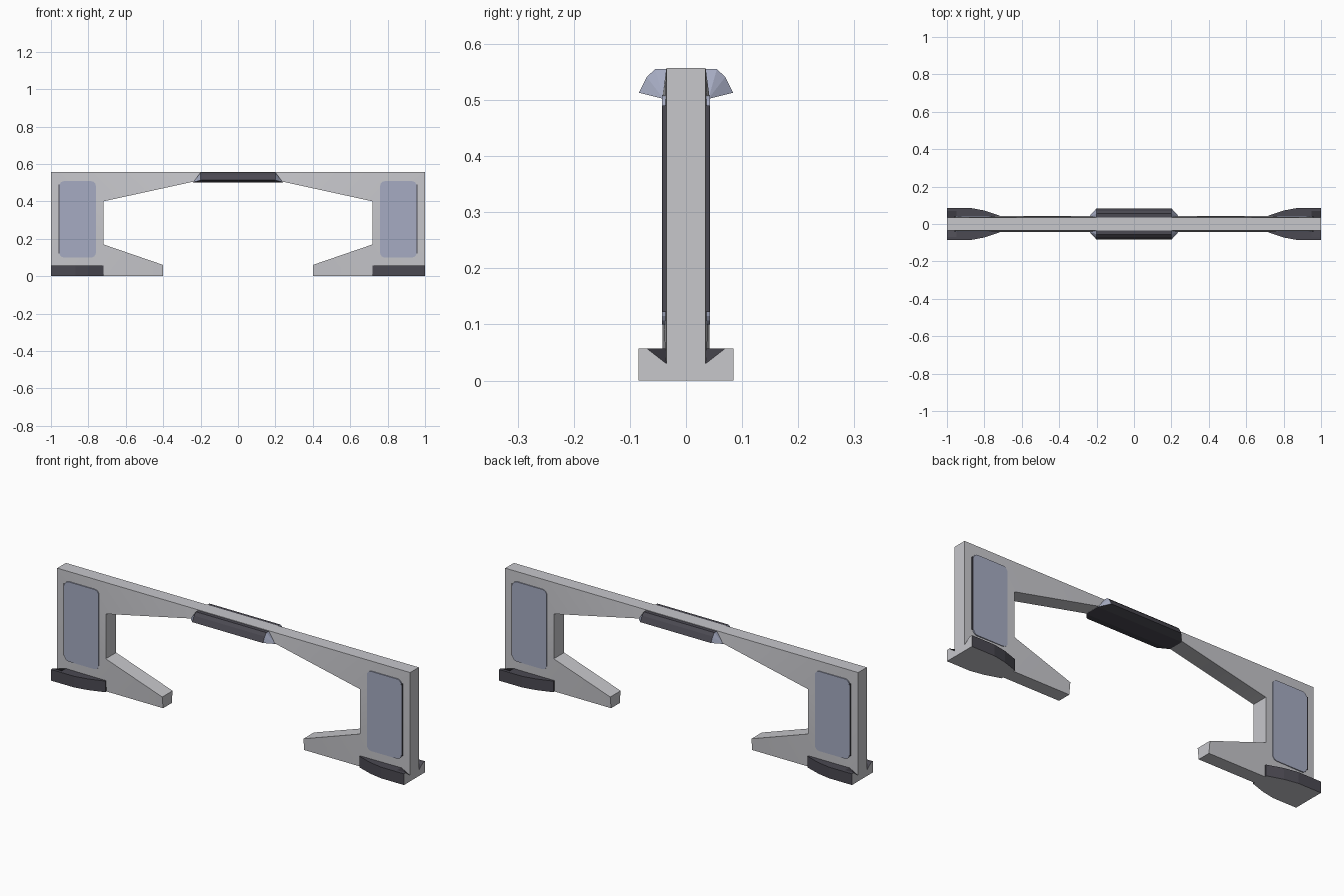
import bpy
import bmesh
import math

cube = bpy.data.objects.get("Cube")
if cube:
    bpy.data.objects.remove(cube, do_unlink=True)


def material(name, rgb):
    mat = bpy.data.materials.new(name)
    mat.use_nodes = True
    mat.diffuse_color = (*rgb, 1)
    mat.node_tree.nodes["Principled BSDF"].inputs["Base Color"].default_value = (*rgb, 1)
    return mat


LIGHT = material("light grey", (0.57, 0.57, 0.60))
DARK = material("dark grey", (0.07, 0.067, 0.084))
BLUE = material("pale lavender", (0.38, 0.41, 0.54))


def finish(name, bm, mats, rule=None, mirror=(False, False), smooth=False):
    """Turn a bmesh into an object, choosing each face's material by its normal."""
    bmesh.ops.recalc_face_normals(bm, faces=bm.faces[:])
    for face in bm.faces:
        face.normal_update()
        face.material_index = rule(face.normal) if rule else 0
    mesh = bpy.data.meshes.new(name)
    bm.to_mesh(mesh)
    bm.free()
    for mat in mats:
        mesh.materials.append(mat)
    obj = bpy.data.objects.new(name, mesh)
    bpy.context.collection.objects.link(obj)
    if any(mirror):
        mod = obj.modifiers.new("Mirror", 'MIRROR')
        mod.use_axis = (*mirror, False)
    if smooth:
        bpy.ops.object.select_all(action='DESELECT')
        obj.select_set(True)
        bpy.context.view_layer.objects.active = obj
        bpy.ops.object.shade_smooth_by_angle(angle=math.radians(30))
    return obj


def loft(sections, cap_start=True):
    """Skin a run of matching closed cross-sections."""
    bm = bmesh.new()
    rings = [[bm.verts.new(p) for p in s] for s in sections]
    n = len(rings[0])
    for a, b in zip(rings, rings[1:]):
        for i in range(n):
            j = (i + 1) % n
            bm.faces.new((a[i], a[j], b[j], b[i]))
    if cap_start:
        bm.faces.new(rings[0])
    bm.faces.new(rings[-1])
    return bm


# Frame: outer rim point and thicker inner rim point for each bend
OUT_Y, IN_Y = 0.035, 0.042
bends = [((0, 0.557), (0, 0.505)), ((0.24, 0.557), (0.24, 0.505)),
         ((1, 0.557), (0.72, 0.40)), ((1, 0), (0.72, 0.17)),
         ((0.40, 0), (0.40, 0.06))]
sections = [[(o[0], -OUT_Y, o[1]), (i[0], -IN_Y, i[1]),
             (i[0], IN_Y, i[1]), (o[0], OUT_Y, o[1])] for o, i in bends]
finish("frame", loft(sections, cap_start=False), [LIGHT],
       mirror=(True, False), smooth=True)

# Centre grip: faceted bulge wrapped under the bridge, with sloped ends
bm = bmesh.new()
grip = [(0.036, 0.555), (0.055, 0.555), (0.07, 0.541), (0.084, 0.513), (0.04, 0.502)]
for sx in (-1, 1):
    for sy in (-1, 1):
        for y, z in grip:
            bm.verts.new((sx * 0.20, sy * y, z))
        bm.verts.new((sx * 0.24, sy * 0.04, 0.502))
bmesh.ops.convex_hull(bm, input=bm.verts[:])
finish("centre_grip", bm, [DARK, BLUE], lambda n: int(abs(n.x) > 0.25))

# Feet: curved flanges, notched beside the frame at the outer end
FOOT_H = 0.057
sections = []
for x, w, dip in ((1, 0.085, 0.03), (0.95, 0.085, FOOT_H), (0.87, 0.085, FOOT_H),
                  (0.80, 0.072, FOOT_H), (0.72, 0.045, FOOT_H)):
    sections.append([(x, 0.03, 0), (x, w, 0), (x, w, FOOT_H),
                     (x, w * 0.82, FOOT_H), (x, 0.035, dip), (x, 0.03, dip)])
finish("feet", loft(sections), [DARK, LIGHT],
       lambda n: int(n.x > 0.9 or n.z < -0.9), mirror=(True, True))


def plate(name, x0, x1, z0, z1, y0, y1, radius, mat):
    """Thin upright plate with rounded corners, repeated on all four sides."""
    bm = bmesh.new()
    bmesh.ops.create_cube(bm, size=1)
    for v in bm.verts:
        v.co = (x0 if v.co.x < 0 else x1, y0 if v.co.y < 0 else y1,
                z0 if v.co.z < 0 else z1)
    if radius:
        edges = [e for e in bm.edges
                 if abs(e.verts[0].co.y - e.verts[1].co.y) > 0.001]
        bmesh.ops.bevel(bm, geom=edges, offset=radius, segments=4,
                        profile=0.5, affect='EDGES')
    finish(name, bm, [mat], mirror=(True, True))


# Side panels and their dark outer edges
plate("side_panels", 0.76, 0.955, 0.10, 0.508, 0.0345, 0.0425, 0.025, BLUE)
plate("panel_edges", 0.953, 0.961, 0.122, 0.49, 0.0345, 0.0415, 0, DARK)
